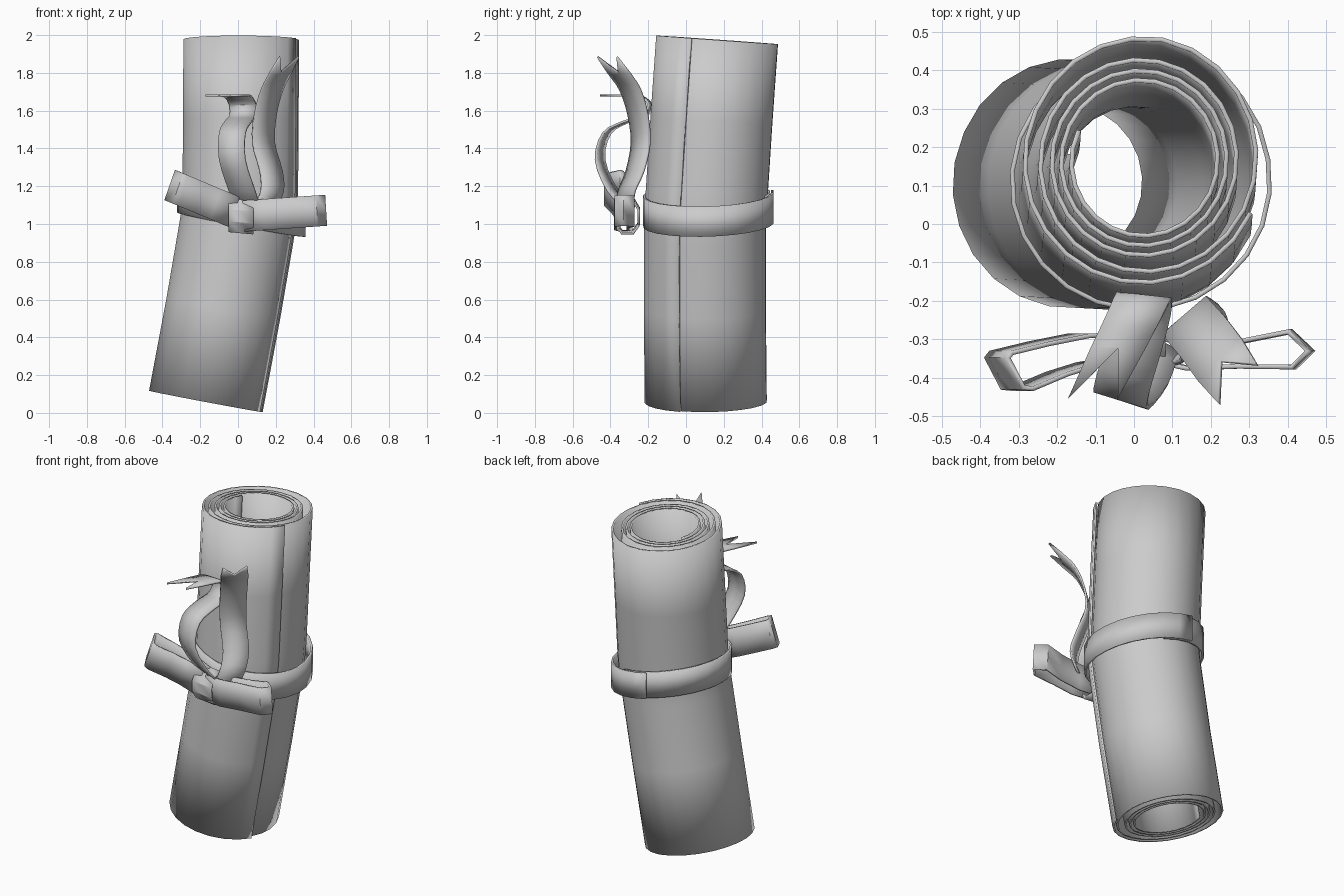
import bpy, bmesh, math
from mathutils import Vector as V

if "Cube" in bpy.data.objects:
    bpy.data.objects.remove(bpy.data.objects["Cube"])


def catmull(pts, n):
    """Smooth curve through points, n samples per span."""
    pts = [V(p) for p in pts]
    out = []
    for i in range(len(pts) - 1):
        p1, p2 = pts[i], pts[i + 1]
        p0 = pts[i - 1] if i else p1 * 2 - p2
        p3 = pts[i + 2] if i + 2 < len(pts) else p2 * 2 - p1
        for k in range(n):
            t = k / n
            out.append(0.5 * (2 * p1 + (p2 - p0) * t + (2 * p0 - 5 * p1 + 4 * p2 - p3) * t * t
                              + (3 * p1 - p0 - 3 * p2 + p3) * t ** 3))
    return out + [pts[-1]]


def grid_object(name, rows, thick):
    """Sheet through rows of points, given thickness."""
    bm = bmesh.new()
    vs = [[bm.verts.new(p) for p in r] for r in rows]
    for a, b in zip(vs, vs[1:]):
        for i in range(len(a) - 1):
            bm.faces.new((a[i], a[i + 1], b[i + 1], b[i]))
    bmesh.ops.recalc_face_normals(bm, faces=bm.faces)
    me = bpy.data.meshes.new(name)
    bm.to_mesh(me)
    bm.free()
    ob = bpy.data.objects.new(name, me)
    bpy.context.collection.objects.link(ob)
    m = ob.modifiers.new("thickness", 'SOLIDIFY')
    m.thickness = thick
    m.offset = 0
    m.use_even_offset = True
    bpy.ops.object.select_all(action='DESELECT')
    ob.select_set(True)
    bpy.context.view_layer.objects.active = ob
    bpy.ops.object.shade_smooth_by_angle(angle=math.radians(30))
    return ob


def ribbon(name, path, w0, w1, n=3, notch=0.0):
    """Ribbon along path; half-width vector blends w0 to w1; notch cuts a swallow tail."""
    c = catmull(path, n)
    w0, w1 = V(w0), V(w1)
    rows = []
    for i, p in enumerate(c):
        w = w0.lerp(w1, i / (len(c) - 1))
        rows.append([p - w, p, p + w])
    if notch:
        p, w = c[-1], w1 * 0.9
        d = (c[-1] - c[-2]).normalized()
        rows.append([p - w + d * notch, p + d * 0.004, p + w + d * notch])
    return grid_object(name, rows, 0.012)


# Rolled paper: spiral section swept along a bent axis
axis = [V(p) for p in [(-.167, .105, .06), (-.075, .10, .55), (-.008, .10, .94), (.008, .102, 1.04),
                       (.015, .11, 1.16), (.018, .135, 1.55), (.02, .165, 1.975)]]
keys = [(0, .322), (.5, .312), (.72, .32), (1, .302), (1.45, .27), (2, .252), (3, .226), (4, .202), (4.5, .186)]


def radius(t):
    for (a, ra), (b, rb) in zip(keys, keys[1:]):
        if t <= b:
            return ra + (rb - ra) * (t - a) / (b - a)
    return keys[-1][1]


rows = []
SEG = 24
for i in range(int(4.5 * SEG) + 1):
    t = i / SEG
    a = math.radians(-25) - t * math.tau
    r = radius(t)
    row = []
    for k, c in enumerate(axis):
        tan = (axis[min(k + 1, len(axis) - 1)] - axis[max(k - 1, 0)]).normalized()
        ex = (V((1, 0, 0)) - tan * tan.x).normalized()
        ey = tan.cross(ex)
        row.append(c + ex * (r * .97 * math.cos(a)) + ey * (r * math.sin(a)))
    rows.append(row)
grid_object("rolled_paper", rows, 0.012)

# Ribbon band, overlapping itself at the back
rows = []
for i in range(27):
    a = math.radians(70 + i * 15)
    r = .332 + .02 * max(0, (i - 20) / 6)
    x, y = .018 + r * 1.01 * math.cos(a), .11 + r * math.sin(a)
    z = 1.08 - .19 * x + .03 * (y - .11)
    rows.append([(x, y, z - .08), (x, y, z + .08)])
grid_object("ribbon_band", rows, 0.012)

# Bow loops
left = [(-.02, -.29), (-.14, -.29), (-.25, -.312), (-.345, -.335), (-.355, -.348), (-.315, -.425), (-.29, -.428),
        (-.2, -.39), (-.12, -.365), (-.02, -.35)]
ribbon("bow_loop_left", [(x, y, 1.055 - .42 * x) for x, y in left],
       (.028, 0, .08), (.028, 0, .08), 1)
right = [(.03, -.29), (.14, -.31), (.28, -.305), (.405, -.28), (.458, -.33), (.415, -.372), (.27, -.37),
         (.14, -.375), (.03, -.35)]
ribbon("bow_loop_right", [(x, y, 1.04 + .07 * x) for x, y in right],
       (-.005, 0, .082), (-.005, 0, .082), 1)

# Knot: short ribbon wrapped round the middle
knot = [(-.25, 1.0), (-.25, 1.08), (-.28, 1.13), (-.34, 1.125), (-.375, 1.07), (-.375, 1.01), (-.34, .957),
        (-.28, .957), (-.25, 1.0)]
ribbon("bow_knot", [(.015, y, z) for y, z in knot], (.066, 0, -.006), (.066, 0, -.006), 1)

# Tails with swallow-tail ends
ribbon("tail_curled", [(.05, -.30, 1.09), (.02, -.39, 1.18), (-.03, -.455, 1.34), (-.03, -.42, 1.48),
                       (.0, -.32, 1.54), (.025, -.225, 1.57), (.025, -.19, 1.63), (.0, -.24, 1.675),
                       (-.04, -.32, 1.68)],
       (.068, -.03, 0), (.072, .0, 0), 3, .15)
ribbon("tail_raised", [(.13, -.32, 1.07), (.18, -.315, 1.17), (.175, -.27, 1.28), (.135, -.24, 1.43),
                       (.145, -.255, 1.58), (.18, -.295, 1.71), (.225, -.355, 1.80)],
       (.06, .04, 0), (.055, .057, 0), 3, .115)
